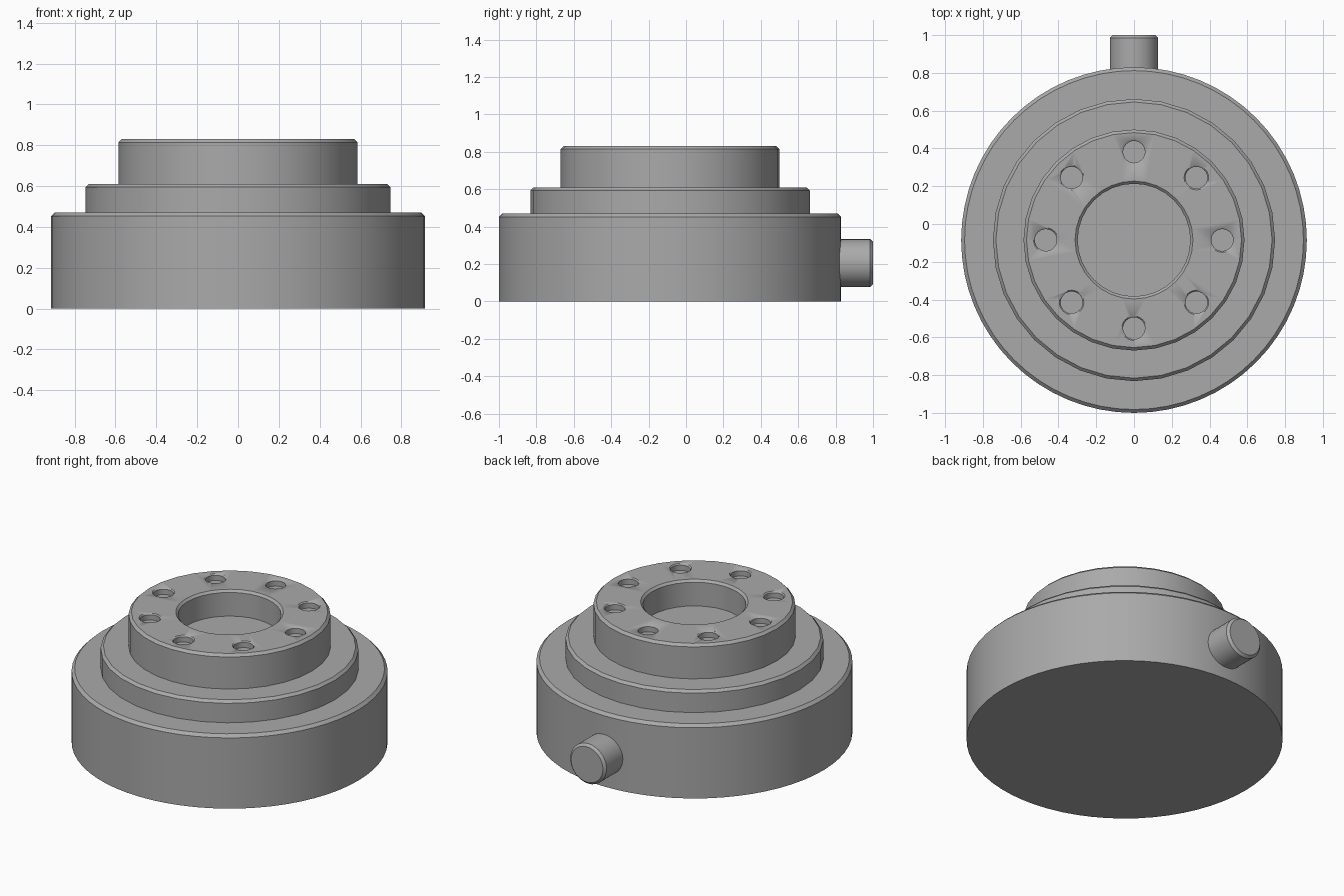
import bpy, bmesh, math
from mathutils import Matrix, Vector

if "Cube" in bpy.data.objects:
    bpy.data.objects.remove(bpy.data.objects["Cube"])

AXIS_Y = -0.085   # the round body sits forward of the rear stub

grey = bpy.data.materials.new("machined grey")
grey.diffuse_color = (0.4, 0.4, 0.4, 1)
grey.use_nodes = True
grey.node_tree.nodes["Principled BSDF"].inputs["Base Color"].default_value = grey.diffuse_color


def lathe(name, profile, segs, matrix):
    """Revolve (radius, height) points about local z; radius 0 closes to a cap."""
    bm = bmesh.new()
    rings = []
    for r, z in profile:
        rings.append([bm.verts.new((r * math.cos(2 * math.pi * i / segs),
                                    r * math.sin(2 * math.pi * i / segs), z))
                      for i in range(segs)] if r > 0 else None)
    for a, b in zip(rings, rings[1:]):
        if a is None or b is None:
            bm.faces.new(a or b)
            continue
        for i in range(segs):
            j = (i + 1) % segs
            bm.faces.new((a[i], a[j], b[j], b[i]))
    bmesh.ops.recalc_face_normals(bm, faces=bm.faces)
    # open shells: make the outermost side face outwards
    side = max(bm.faces, key=lambda f: Vector(f.calc_center_median()[:2]).length)
    c = side.calc_center_median()
    if side.normal.dot(Vector((c.x, c.y, 0))) < 0:
        bmesh.ops.reverse_faces(bm, faces=bm.faces)
    me = bpy.data.meshes.new(name)
    bm.to_mesh(me)
    bm.free()
    me.materials.append(grey)
    ob = bpy.data.objects.new(name, me)
    ob.matrix_world = matrix
    bpy.context.collection.objects.link(ob)
    bpy.ops.object.select_all(action='DESELECT')
    ob.select_set(True)
    bpy.context.view_layer.objects.active = ob
    bpy.ops.object.shade_smooth_by_angle(angle=math.radians(30))
    return ob


body = Matrix.Translation((0, AXIS_Y, 0))

# wide base drum, open where the shoulder covers it
lathe("base_drum", [(0, 0), (0.915, 0), (0.915, 0.452), (0.897, 0.47), (0.73, 0.47)], 64, body)

# middle step
lathe("shoulder_ring", [(0.747, 0.465), (0.747, 0.594), (0.731, 0.61), (0.56, 0.61)], 32, body)

# top flange with a blind central bore
flange = lathe("top_flange", [(0, 0.605), (0.585, 0.605), (0.585, 0.814), (0.569, 0.83),
                              (0.312, 0.83), (0.298, 0.816), (0.298, 0.665), (0, 0.665)], 32, body)

# ring of eight shallow bolt holes with chamfered rims
for k in range(8):
    a = k * math.pi / 4
    spot = body @ Matrix.Translation((0.467 * math.cos(a), 0.467 * math.sin(a), 0))
    cutter = lathe("bolt_hole_cutter", [(0, 0.79), (0.058, 0.79), (0.058, 0.823),
                                        (0.075, 0.84), (0, 0.84)], 24, spot)
    cutter.hide_render = True
    cutter.hide_set(True)
    cut = flange.modifiers.new("bolt_hole", 'BOOLEAN')
    cut.object = cutter
    cut.operation = 'DIFFERENCE'
    cut.solver = 'EXACT'

# rear connector stub pointing to +y
stub = Matrix.Translation((0, 0, 0.205)) @ Matrix.Rotation(-math.pi / 2, 4, 'X')
lathe("rear_stub", [(0.128, 0.81), (0.128, 0.985), (0.113, 1.0), (0, 1.0)], 32, stub)
